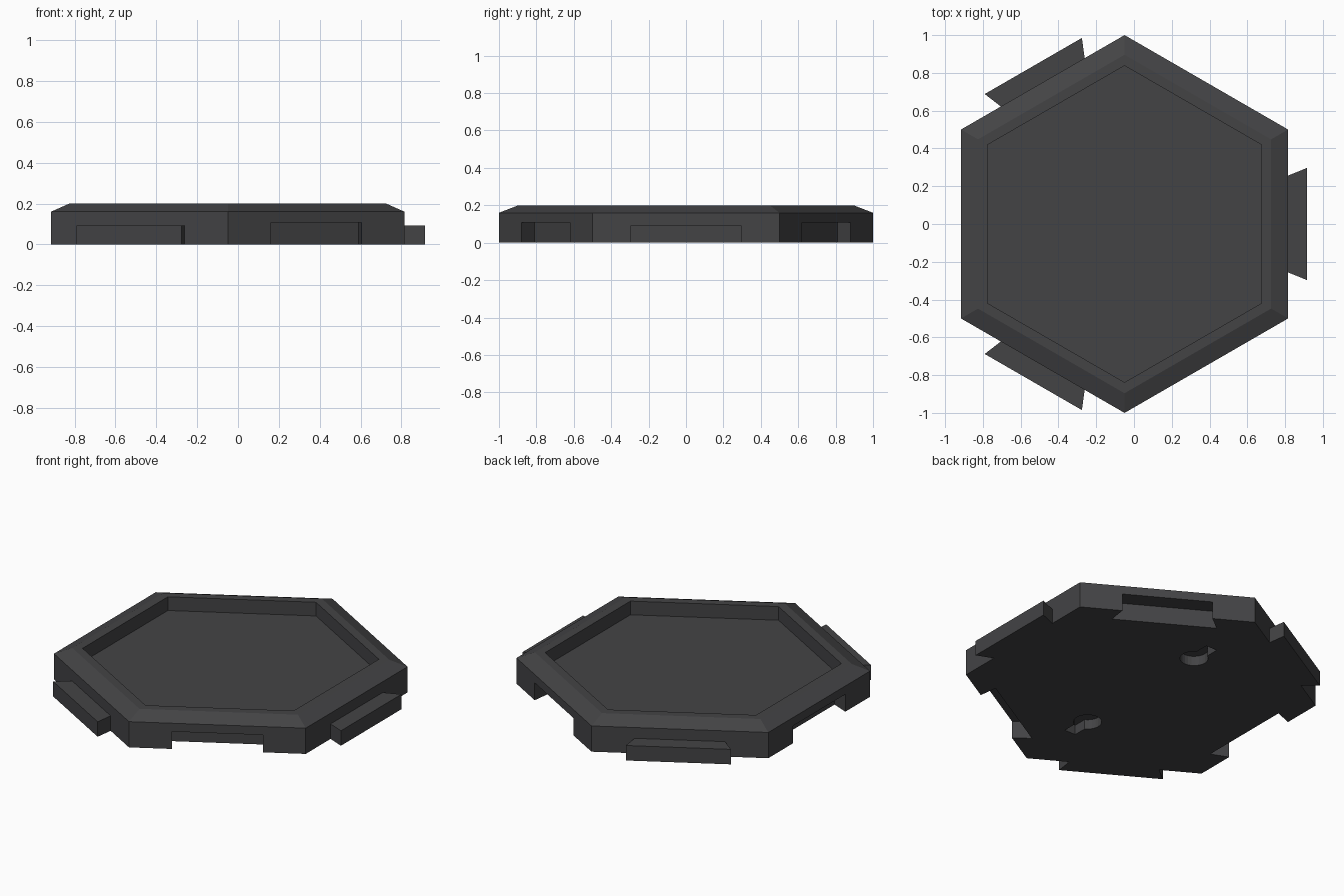
import bpy, bmesh
from math import sin, cos, asin, pi, radians

if "Cube" in bpy.data.objects:
    bpy.data.objects.remove(bpy.data.objects["Cube"])

CX = -0.05             # hexagon centre in x
APO = 0.866            # hexagon apothem

mat = bpy.data.materials.new("dark_grey")
mat.diffuse_color = (0.057, 0.057, 0.06, 1)
mat.use_nodes = True
mat.node_tree.nodes["Principled BSDF"].inputs["Base Color"].default_value = mat.diffuse_color


def loft(name, rings):
    """Solid from a stack of equally long point rings, capped at both ends."""
    bm = bmesh.new()
    vs = [[bm.verts.new(p) for p in ring] for ring in rings]
    n = len(vs[0])
    for a, b in zip(vs, vs[1:]):
        for i in range(n):
            j = (i + 1) % n
            bm.faces.new((a[i], a[j], b[j], b[i]))
    bm.faces.new(vs[0][::-1])
    bm.faces.new(vs[-1])
    bmesh.ops.recalc_face_normals(bm, faces=bm.faces)
    me = bpy.data.meshes.new(name)
    bm.to_mesh(me)
    bm.free()
    ob = bpy.data.objects.new(name, me)
    bpy.context.collection.objects.link(ob)
    me.materials.append(mat)
    return ob


def prism(name, outline, z0, z1, angle=0):
    """Extruded outline, turned about the hexagon centre."""
    c, s = cos(angle), sin(angle)
    pts = [(CX + c * x - s * y, s * x + c * y) for x, y in outline]
    return loft(name, [[(x, y, z) for x, y in pts] for z in (z0, z1)])


def combine(target, tool, op):
    m = target.modifiers.new("bool", 'BOOLEAN')
    m.operation, m.object, m.solver = op, tool, 'EXACT'
    bpy.context.view_layer.objects.active = target
    bpy.ops.object.modifier_apply(modifier=m.name)
    bpy.data.objects.remove(tool)


# hexagonal tray: chamfered rim and recessed floor
profile = [(1, 0), (1, 0.16), (0.896, 0.2), (0.838, 0.2), (0.838, 0.115)]
tray = loft("hex_tray", [[(CX + r * cos(pi / 6 + k * pi / 3),
                           r * sin(pi / 6 + k * pi / 3), z) for k in range(6)]
                         for r, z in profile])

# dovetail sockets on alternate sides
a, b = APO + 0.05, APO - 0.104
socket = [(a, -0.257), (a, 0.257), (APO, 0.257), (b, 0.30),
          (b, -0.30), (APO, -0.257)]
for deg in (60, 180, 300):
    combine(tray, prism("socket_cutter", socket, -0.05, 0.108, radians(deg)),
            'DIFFERENCE')

# keyhole pockets underneath, square narrow ends pointing outward
R, W, Y0, Y1 = 0.08, 0.038, 0.467, 0.62
start = asin(W / R)    # half angle of the slot mouth on the round hole
steps = [start + i * (2 * pi - 2 * start) / 20 for i in range(21)]
keyhole = [(R * sin(t), Y0 + R * cos(t)) for t in steps] + [(-W, Y1), (W, Y1)]
for turn in (0, pi):
    combine(tray, prism("keyhole_cutter", keyhole, -0.05, 0.06, turn),
            'DIFFERENCE')

# dovetail tabs on the other sides
c, d = APO - 0.02, APO + 0.1
tab = [(c, -0.248), (d, -0.297), (d, 0.297), (c, 0.248)]
for deg in (0, 120, 240):
    combine(tray, prism("dovetail_tab", tab, 0, 0.093, radians(deg)), 'UNION')
